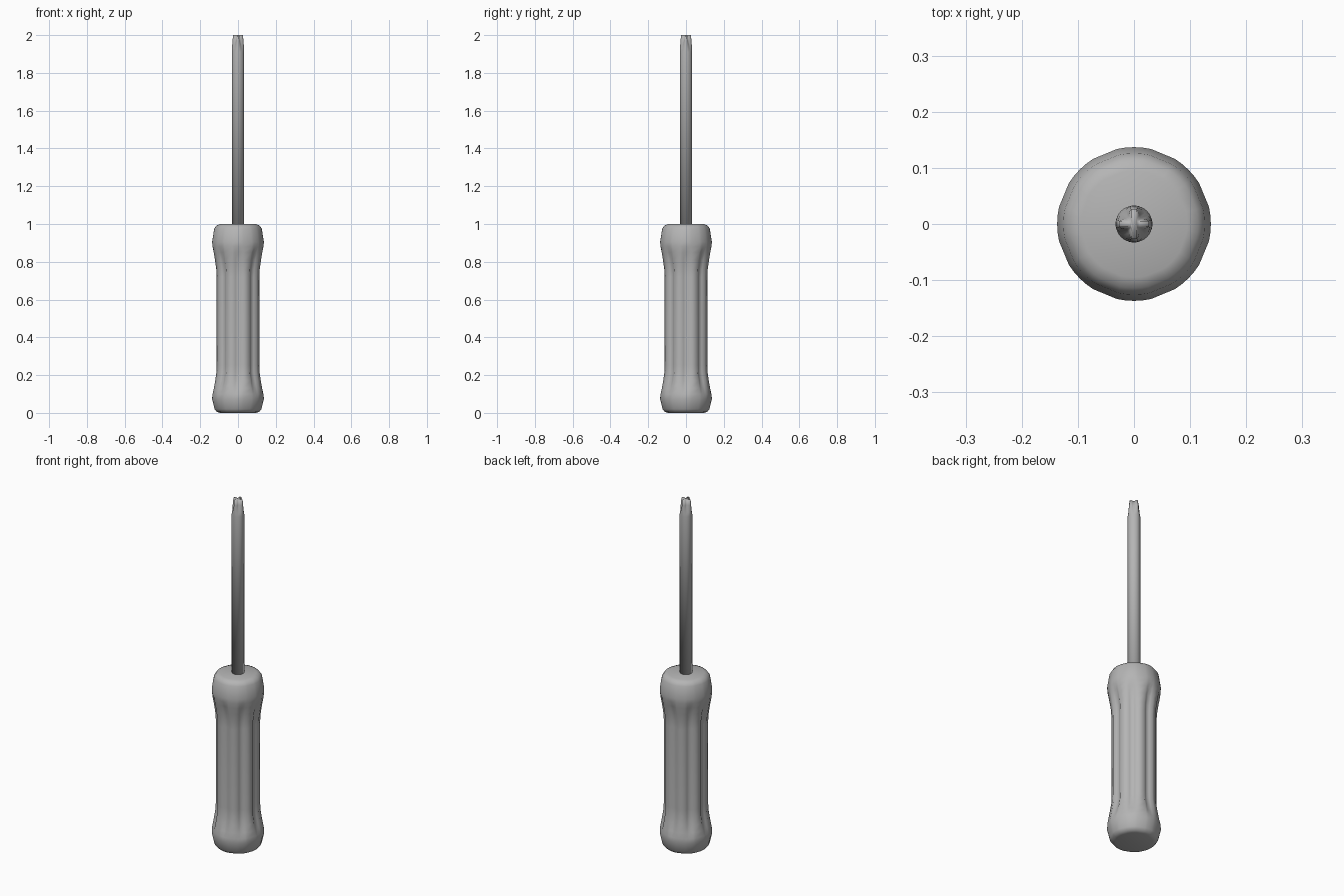
import bpy, bmesh, math

if "Cube" in bpy.data.objects:
    bpy.data.objects.remove(bpy.data.objects["Cube"])

# Dark grey shared by both parts
grey = bpy.data.materials.new("dark_grey")
grey.diffuse_color = (0.46, 0.46, 0.46, 1)
grey.use_nodes = True
grey.node_tree.nodes["Principled BSDF"].inputs["Base Color"].default_value = grey.diffuse_color


def loft(name, rings, sharp):
    """Skin a stack of (z, [(angle in degrees, radius), ...]) rings and cap both ends."""
    bm = bmesh.new()
    loops = []
    for z, pts in rings:
        loops.append([bm.verts.new((r * math.cos(math.radians(a)),
                                    r * math.sin(math.radians(a)), z)) for a, r in pts])
    n = len(loops[0])
    for lo, hi in zip(loops, loops[1:]):
        for i in range(n):
            j = (i + 1) % n
            bm.faces.new((lo[i], lo[j], hi[j], hi[i]))
    bm.faces.new(loops[0][::-1])
    bm.faces.new(loops[-1])
    bmesh.ops.recalc_face_normals(bm, faces=bm.faces[:])
    mesh = bpy.data.meshes.new(name)
    bm.to_mesh(mesh)
    bm.free()
    mesh.materials.append(grey)
    obj = bpy.data.objects.new(name, mesh)
    bpy.context.collection.objects.link(obj)
    bpy.ops.object.select_all(action='DESELECT')
    obj.select_set(True)
    bpy.context.view_layer.objects.active = obj
    bpy.ops.object.shade_smooth_by_angle(angle=math.radians(sharp))
    return obj


# Handle: flared grip with eight tapering grooves; profile is (z, radius, groove depth)
profile = [(0.0, 0.095, 0), (0.005, 0.112, 0), (0.02, 0.124, 0), (0.075, 0.137, 0),
           (0.1, 0.136, 0.001), (0.13, 0.131, 0.008), (0.17, 0.124, 0.013),
           (0.215, 0.117, 0.015), (0.255, 0.116, 0.015),
           (0.72, 0.116, 0.015), (0.76, 0.118, 0.015), (0.81, 0.125, 0.013),
           (0.85, 0.132, 0.008), (0.88, 0.136, 0.001), (0.905, 0.137, 0),
           (0.975, 0.126, 0), (0.992, 0.114, 0), (1.0, 0.095, 0)]
groove = [(-13, 0), (-7, 0.7), (0, 1), (7, 0.7), (13, 0)]
loft("handle", [(z, [(45 * k + a, r - depth * w) for k in range(8) for a, w in groove])
                for z, r, depth in profile], 80)


# Shaft: round rod ending in a tapered cross tip; each ring repeats four times
def shaft_ring(z, arm, side, flute):
    angles = (0, 12, 30, 45, 60, 78)
    radii = (arm, arm, side, flute, side, arm)
    return z, [(90 * q + a, r) for q in range(4) for a, r in zip(angles, radii)]


R = 0.033
loft("shaft", [shaft_ring(0.98, R, R, R), shaft_ring(1.91, R, R, R),
               shaft_ring(1.93, 0.032, 0.030, 0.028),
               shaft_ring(1.97, 0.029, 0.019, 0.016),
               shaft_ring(2.0, 0.026, 0.011, 0.008)], 120)
